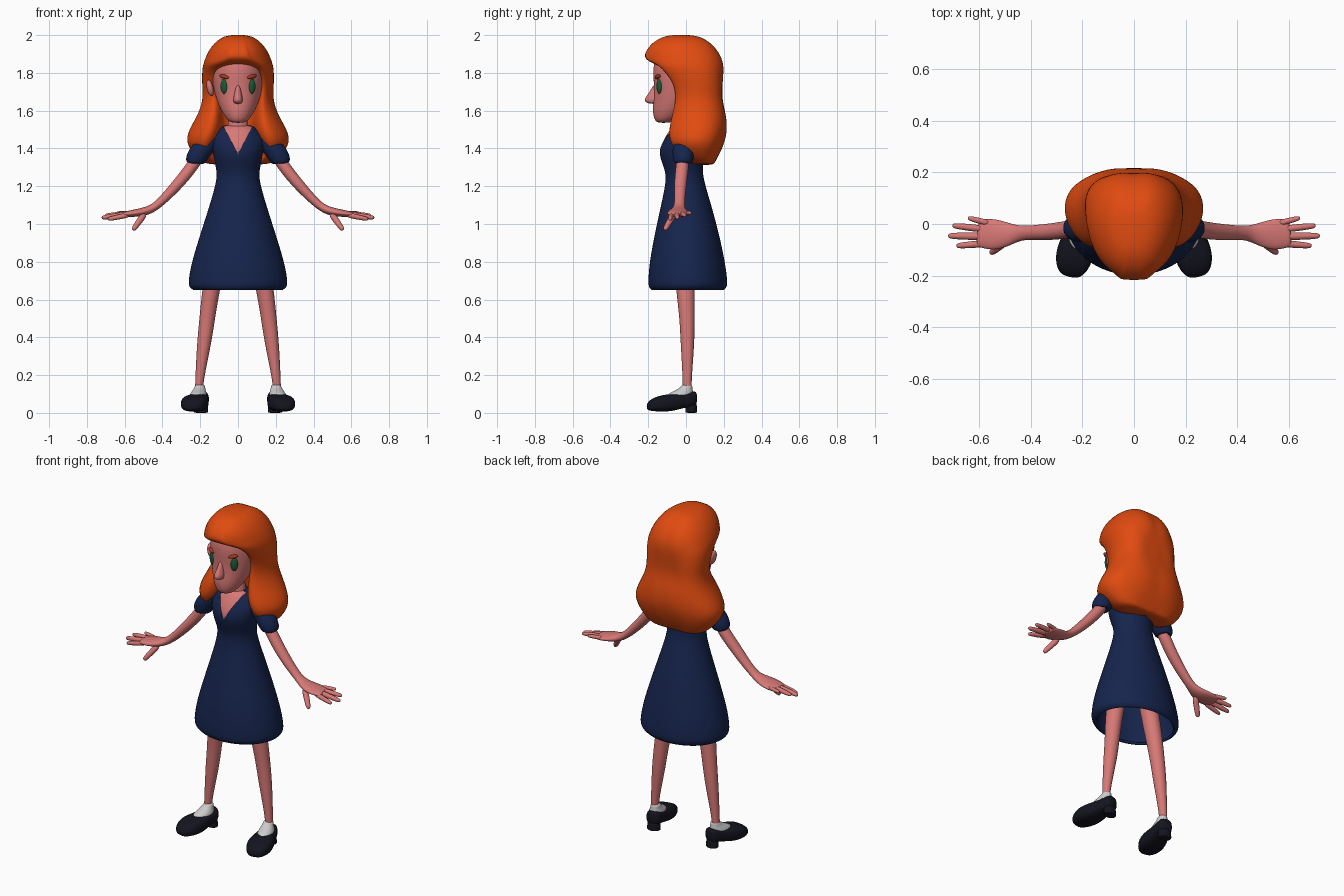
import bpy, bmesh
from math import sin, cos, pi, radians
from mathutils import Vector, Matrix

N = 16
GROW = 1.025  # offsets the shrink of subdivision


def material(name, *rgb):
    m = bpy.data.materials.new(name)
    m.diffuse_color = (*rgb, 1)
    return m


SKIN = material("skin", .68, .19, .18)
HAIR = material("hair_orange", .75, .07, .005)
NAVY = material("navy", .008, .018, .075)
BLACK = material("shoe_black", .007, .007, .014)
WHITE = material("sock_white", .75, .75, .72)
GREEN = material("eye_green", .01, .1, .035)
BROW = material("brow_red", .4, .04, .012)


def loft(name, rings, mat, mirror=False, caps=(True, True), xf=None):
    """Skin a stack of equal-length rings and smooth it."""
    bm = bmesh.new()
    rows = [[bm.verts.new(p) for p in ring] for ring in rings]
    n = len(rows[0])
    for a, b in zip(rows, rows[1:]):
        for i in range(n):
            j = (i + 1) % n
            bm.faces.new((a[i], a[j], b[j], b[i]))
    for row, cap in zip((rows[0], rows[-1]), caps):
        if cap:
            bm.faces.new(row)
    if xf:
        bm.transform(xf)
    bmesh.ops.recalc_face_normals(bm, faces=bm.faces)
    for f in bm.faces:
        f.smooth = True
    me = bpy.data.meshes.new(name)
    bm.to_mesh(me)
    bm.free()
    ob = bpy.data.objects.new(name, me)
    bpy.context.collection.objects.link(ob)
    me.materials.append(mat)
    if mirror:
        ob.modifiers.new("mirror", 'MIRROR')
    s = ob.modifiers.new("smooth", 'SUBSURF')
    s.levels = s.render_levels = 2
    return ob


def stack(rows, k=1.0):
    """Horizontal ellipses from (z, half width, front y, back y)."""
    k *= GROW
    return [[Vector((w * k * sin(2 * pi * i / N),
                     (f + b) / 2 - (b - f) / 2 * k * cos(2 * pi * i / N), z))
             for i in range(N)] for z, w, f, b in rows]


def tube(path, n=12):
    """Ellipses along a path of (x, y, z, radius along y, other radius)."""
    pts = [Vector(p[:3]) for p in path]
    rings = []
    for i, p in enumerate(path):
        t = (pts[min(i + 1, len(pts) - 1)] - pts[max(i - 1, 0)]).normalized()
        u = (Vector((0, 1, 0)) - t * t.y).normalized()
        v = t.cross(u)
        rings.append([pts[i] + u * p[3] * 1.04 * cos(2 * pi * k / n)
                      + v * p[4] * 1.04 * sin(2 * pi * k / n) for k in range(n)])
    return rings


def ball(name, loc, size, mat, rot=(0, 0, 0), mirror=False):
    rings = stack([(cos(a), sin(a), -sin(a), sin(a))
                   for a in [pi * (.06 + .88 * i / 8) for i in range(9)]])
    m = Matrix.Translation(loc)
    for ang, ax in zip(rot, 'XYZ'):
        m = m @ Matrix.Rotation(radians(ang), 4, ax)
    return loft(name, rings, mat, mirror, xf=m @ Matrix.Diagonal((*size, 1)))


# Dress, hollow below, with a V neckline
upper = [(1.31, .12, -.122, .09), (1.38, .132, -.146, .09), (1.44, .145, -.125, .085),
         (1.49, .115, -.095, .075), (1.53, .07, -.065, .05)]
skirt = [(.65, .235, -.18, .2), (.665, .26, -.198, .217), (.70, .263, -.2, .22),
         (.80, .245, -.193, .206), (.95, .198, -.165, .175), (1.13, .14, -.125, .125),
         (1.25, .107, -.1, .088)]
dress = loft("dress", stack(skirt + upper), NAVY, caps=(False, True))
sol = dress.modifiers.new("cloth", 'SOLIDIFY')
sol.thickness = .014
sol.offset = -1
cutter = loft("neckline_cutter", [[(0, y, 1.37), (.1, y, 1.56), (-.1, y, 1.56)]
                                  for y in (-.3, -.03)], NAVY)
cutter.modifiers.clear()
cutter.hide_render = True
cutter.display_type = 'WIRE'
cut = dress.modifiers.new("neckline", 'BOOLEAN')
cut.operation = 'DIFFERENCE'
cut.object = cutter
loft("chest", stack(upper, .965), SKIN)
loft("neck", tube([(0, -.01, 1.46, .06, .07), (0, -.015, 1.51, .047, .055),
                   (0, -.02, 1.62, .04, .042)]), SKIN)

# Sleeves, arms and hands
loft("sleeves", tube([(.10, -.01, 1.46, .045, .04), (.15, -.01, 1.435, .055, .047),
                      (.20, -.015, 1.385, .058, .056), (.228, -.015, 1.34, .054, .054),
                      (.236, -.015, 1.315, .042, .042), (.228, -.015, 1.33, .03, .03)]),
     NAVY, True)
loft("arms", tube([(.20, -.015, 1.37, .034, .032), (.25, -.02, 1.295, .034, .032),
                   (.315, -.03, 1.215, .033, .03), (.38, -.033, 1.145, .029, .025),
                   (.44, -.035, 1.088, .026, .021), (.485, -.04, 1.068, .045, .023),
                   (.54, -.042, 1.058, .062, .02), (.59, -.036, 1.052, .056, .016),
                   (.61, -.034, 1.05, .05, .012)]), SKIN, True)
for name, a, b, r in [("index_fingers", (.57, -.075, 1.05), (.69, -.085, 1.025), .014),
                      ("middle_fingers", (.58, -.048, 1.052), (.722, -.046, 1.033), .015),
                      ("ring_fingers", (.58, -.02, 1.055), (.705, -.006, 1.045), .014),
                      ("little_fingers", (.56, .002, 1.058), (.645, .024, 1.058), .012),
                      ("thumbs", (.49, -.06, 1.06), (.556, -.113, .968), .017)]:
    a, b = Vector(a), Vector(b)
    loft(name, tube([(*a.lerp(b, t), r * k, r * k) for t, k in
                     ((0, 1.1), (.5, 1), (.93, .85), (1, .4))], 8), SKIN, True)

# Legs
loft("legs", tube([(.095, -.01, .92, .055, .052), (.12, -.008, .78, .053, .05),
                   (.145, -.002, .64, .049, .046), (.163, .006, .5, .04, .041),
                   (.178, .008, .38, .037, .038), (.195, .007, .25, .028, .028),
                   (.206, .006, .15, .023, .021), (.207, .006, .09, .023, .021)]), SKIN, True)

# Shoes, heels and socks in a toe-out foot frame
foot = Matrix.Translation((.203, 0, 0)) @ Matrix.Rotation(radians(13), 4, 'Z')


def section(y, w, z0, z1):
    pts = []
    for i in range(N):
        c, s = cos(2 * pi * i / N), sin(2 * pi * i / N)
        sq = lambda v: abs(v) ** .7 * (1 if v > 0 else -1)
        pts.append((w * GROW * sq(c), y, (z0 + z1) / 2 + (z1 - z0) / 2 * GROW * sq(s)))
    return pts


loft("shoes", [section(*r) for r in [
    (-.212, .03, .015, .048), (-.185, .058, .01, .075), (-.13, .074, .006, .095),
    (-.07, .066, .01, .1), (-.01, .05, .028, .104), (.035, .044, .032, .115),
    (.058, .03, .04, .115)]], BLACK, True, xf=foot)
loft("shoe_heels", stack([(0, .036, .0, .058), (.004, .04, -.002, .06),
                          (.03, .037, .0, .058), (.06, .038, -.01, .056)]),
     BLACK, True, xf=foot)
loft("socks", stack([(.07, .044, -.12, .04), (.1, .044, -.1, .04), (.118, .034, -.06, .036),
                     (.135, .028, -.028, .034), (.152, .025, -.02, .032)]),
     WHITE, True, xf=foot)

# Head and face
loft("head", stack([(1.535, .03, -.15, -.09), (1.55, .058, -.167, -.05), (1.60, .09, -.178, .03),
                    (1.66, .115, -.17, .09), (1.74, .135, -.168, .13), (1.82, .138, -.178, .14),
                    (1.90, .115, -.155, .13), (1.95, .07, -.1, .08)]), SKIN)
loft("nose", stack([(1.745, .01, -.17, -.13), (1.69, .019, -.197, -.13),
                    (1.658, .027, -.225, -.13), (1.635, .022, -.205, -.13)]), SKIN)
ball("ear", (-.148, -.045, 1.72), (.018, .03, .045), SKIN, (0, -12, 0))
ball("eyes", (.073, -.141, 1.73), (.021, .014, .042), GREEN, (0, 0, 25), True)
ball("eyebrows", (.073, -.15, 1.78), (.028, .012, .011), BROW, (0, -14, 25), True)

# Hair: (z, half width, back y, strand front y, strand inner x, centre front y)
hair_rows = [(2.003, .06, .05, -.09, .02, -.095), (1.97, .118, .118, -.155, .04, -.168),
             (1.92, .158, .162, -.185, .055, -.212), (1.875, .178, .183, -.18, .065, -.225),
             (1.845, .187, .19, -.155, .105, -.165), (1.81, .193, .194, -.125, .115, -.08),
             (1.74, .193, .192, -.075, .118, 0), (1.66, .187, .19, -.065, .105, 0),
             (1.58, .215, .21, -.09, .092, .02), (1.50, .265, .212, -.112, .09, .03),
             (1.44, .282, .2, -.11, .11, .05), (1.385, .252, .182, -.07, .14, .08),
             (1.33, .2, .155, .0, .10, .09), (1.312, .15, .145, .05, .06, .1)]


def hair_ring(z, w, b, f, g, c):
    halves = []
    for s in (1, -1):
        # swept behind the ear on one side
        fs = f + (.04 if s < 0 and 1.62 < z < 1.83 else 0)
        m = fs + (b - fs) * .5
        wave = .008 * sin(z * 16)
        halves.append([(s * x, y, z) for x, y in [
            (g * .85, c), (g, (c + fs) / 2), (g + (w - g) * .28, fs),
            (g + (w - g) * .75, fs + (m - fs) * .35), (w * 1.02, m),
            (w * .93, m + (b - m) * .6), (w * .62, b * .97 + wave), (w * .28, b * 1.02 - wave)]])
    return [(0, c, z)] + halves[0] + [(0, b * 1.01, z)] + halves[1][::-1]


loft("hair", [hair_ring(*r) for r in hair_rows], HAIR)
